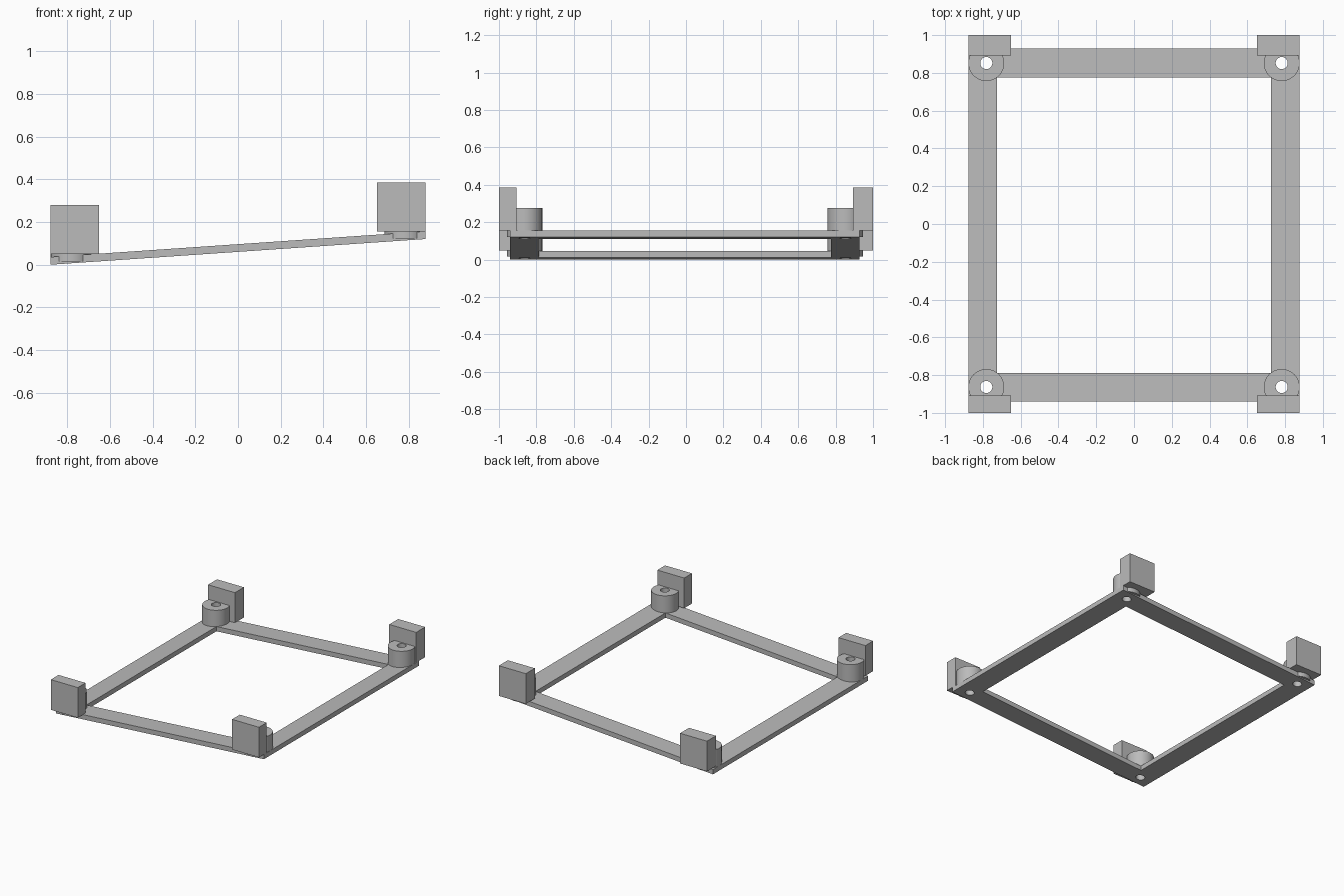
import bpy
import bmesh
import math

if "Cube" in bpy.data.objects:
    bpy.data.objects.remove(bpy.data.objects["Cube"], do_unlink=True)

grey = bpy.data.materials.new("plain grey")
grey.use_nodes = True
grey.diffuse_color = (0.5, 0.5, 0.5, 1)
grey.node_tree.nodes["Principled BSDF"].inputs["Base Color"].default_value = (0.5, 0.5, 0.5, 1)

HALF_X = 0.877
BAR = 0.152
FRONT, BACK = -0.94, 0.928
THICK = 0.036
RISE = 0.12
HOLE_X, HOLE_R, BOSS_R = 0.782, 0.032, 0.095
SEGMENTS = 48


def make_object(name, bm):
    bmesh.ops.recalc_face_normals(bm, faces=bm.faces)
    mesh = bpy.data.meshes.new(name)
    bm.to_mesh(mesh)
    bm.free()
    mesh.materials.append(grey)
    obj = bpy.data.objects.new(name, mesh)
    bpy.context.collection.objects.link(obj)
    return obj


def smooth(obj):
    bpy.ops.object.select_all(action='DESELECT')
    obj.select_set(True)
    bpy.context.view_layer.objects.active = obj
    bpy.ops.object.shade_smooth_by_angle(angle=math.radians(30))


def box(name, x0, x1, y0, y1, z0, z1):
    bm = bmesh.new()
    bmesh.ops.create_cube(bm, size=1)
    for v in bm.verts:
        v.co = (x1 if v.co.x > 0 else x0,
                y1 if v.co.y > 0 else y0,
                z1 if v.co.z > 0 else z0)
    return make_object(name, bm)


def ring_loop(bm, x, y, z, r):
    angles = [2 * math.pi * i / SEGMENTS for i in range(SEGMENTS)]
    return [bm.verts.new((x + r * math.cos(a), y + r * math.sin(a), z)) for a in angles]


def tube(name, x, y, z0, z1):
    # Closed cross-section swept around a vertical axis
    bm = bmesh.new()
    loops = [ring_loop(bm, x, y, z, r)
             for r, z in ((BOSS_R, z0), (BOSS_R, z1), (HOLE_R, z1), (HOLE_R, z0))]
    for k in range(4):
        a, b = loops[k], loops[(k + 1) % 4]
        for i in range(SEGMENTS):
            j = (i + 1) % SEGMENTS
            bm.faces.new((a[i], a[j], b[j], b[i]))
    obj = make_object(name, bm)
    smooth(obj)


# Sloping rectangular frame
def tilt(x):
    return RISE * (x + HALF_X) / (2 * HALF_X)


def rectangle(bm, inset, lift):
    x, y0, y1 = HALF_X - inset, FRONT + inset, BACK - inset
    corners = ((-x, y0), (x, y0), (x, y1), (-x, y1))
    return [bm.verts.new((cx, cy, tilt(cx) + lift)) for cx, cy in corners]


bm = bmesh.new()
sections = [rectangle(bm, 0, 0), rectangle(bm, 0, THICK),
            rectangle(bm, BAR, THICK), rectangle(bm, BAR, 0)]
for k in range(4):
    a, b = sections[k], sections[(k + 1) % 4]
    for i in range(4):
        j = (i + 1) % 4
        bm.faces.new((a[i], a[j], b[j], b[i]))
frame = make_object("frame", bm)

# Screw holes through the frame corners
bm = bmesh.new()
for x in (-HOLE_X, HOLE_X):
    for y in (-0.863, 0.852):
        low = ring_loop(bm, x, y, -0.2, HOLE_R)
        high = ring_loop(bm, x, y, 0.5, HOLE_R)
        bm.faces.new(low)
        bm.faces.new(high)
        for i in range(SEGMENTS):
            j = (i + 1) % SEGMENTS
            bm.faces.new((low[i], low[j], high[j], high[i]))
cutter = make_object("hole_cutter", bm)
cutter.hide_render = True
mod = frame.modifiers.new("holes", 'BOOLEAN')
mod.operation = 'DIFFERENCE'
mod.solver = 'EXACT'
mod.object = cutter
bpy.context.view_layer.objects.active = frame
bpy.ops.object.modifier_apply(modifier=mod.name)
bpy.data.objects.remove(cutter, do_unlink=True)
smooth(frame)

# Corner supports: a drilled boss and an upright block on each corner
for side, sx, base in (("right", -1, 0.05), ("left", 1, 0.156)):
    x0, x1 = sorted((sx * 0.65, sx * HALF_X))
    for end, hole_y, y0, y1 in (("front", -0.863, -1.0, -0.907),
                                ("back", 0.852, 0.892, 1.0)):
        tube(f"{end}_{side}_boss", sx * HOLE_X, hole_y, base - 0.034, base + 0.12)
        box(f"{end}_{side}_block", x0, x1, y0, y1, base, base + 0.23)
